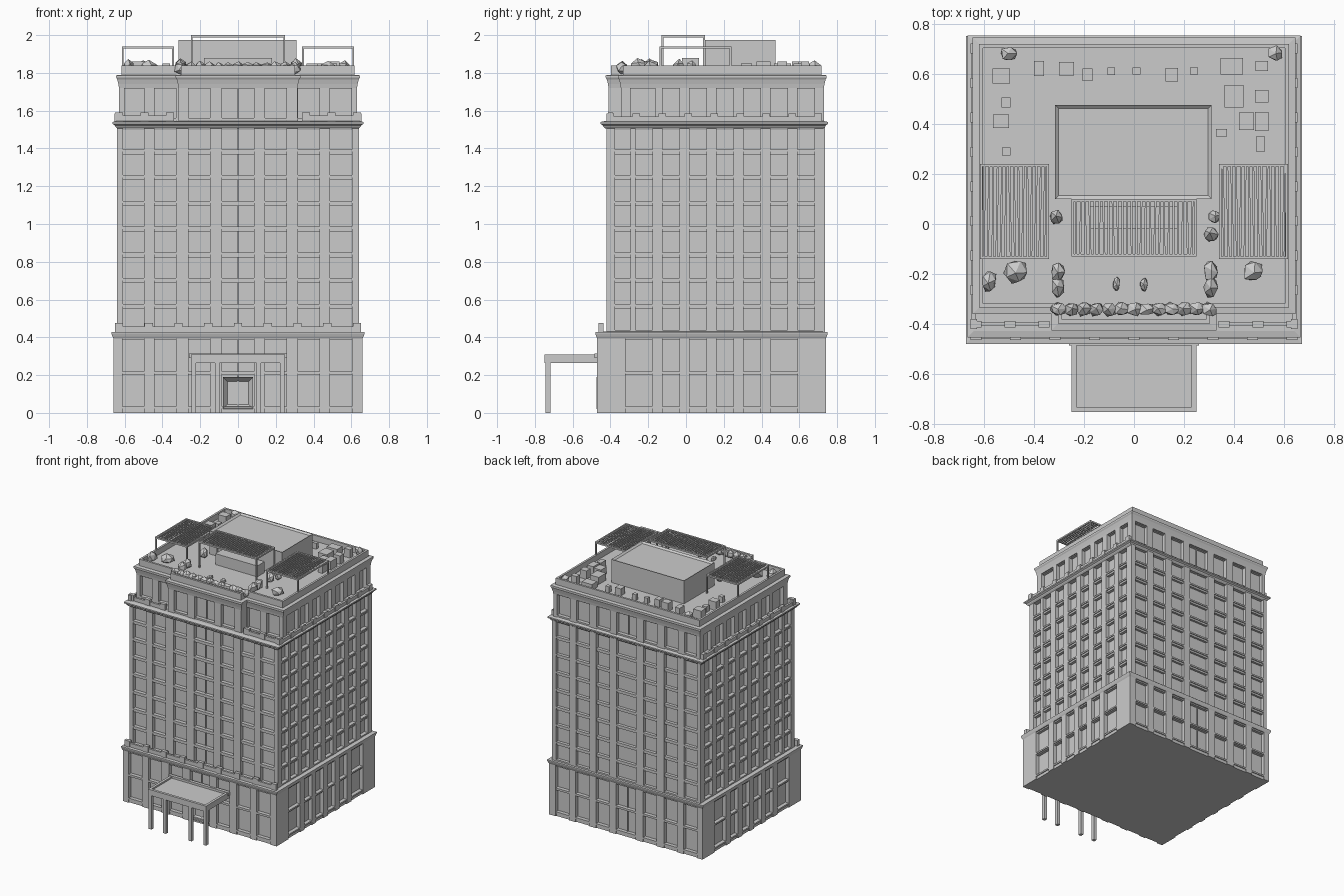
import bpy, bmesh, random
from mathutils import Vector, Matrix

if "Cube" in bpy.data.objects:
    bpy.data.objects.remove(bpy.data.objects["Cube"])
random.seed(4)


def finish(bm, name):
    bmesh.ops.recalc_face_normals(bm, faces=bm.faces)
    me = bpy.data.meshes.new(name)
    bm.to_mesh(me)
    bm.free()
    ob = bpy.data.objects.new(name, me)
    bpy.context.collection.objects.link(ob)
    return ob


def add_box(bm, x0, x1, y0, y1, z0, z1, rot=0):
    c = Vector(((x0 + x1) / 2, (y0 + y1) / 2, (z0 + z1) / 2))
    m = Matrix.Translation(c) @ Matrix.Rotation(rot, 4, 'Z') @ Matrix.Diagonal((abs(x1 - x0), abs(y1 - y0), abs(z1 - z0), 1))
    bmesh.ops.create_cube(bm, size=1, matrix=m)


def boxes(name, items):
    bm = bmesh.new()
    for b in items:
        add_box(bm, *b)
    return finish(bm, name)


def loft(name, plan, layers):
    """Stack offset copies of an axis-aligned plan: layers are (offset, z)."""
    bm = bmesh.new()
    rings = [[bm.verts.new((x + o * (1 if x > 0 else -1), y + o * (1 if y > 0 else -1), z))
              for x, y in plan] for o, z in layers]
    n = len(plan)
    for a, b in zip(rings, rings[1:]):
        for i in range(n):
            j = (i + 1) % n
            bm.faces.new((a[i], a[j], b[j], b[i]))
    bm.faces.new(rings[0])
    bm.faces.new(rings[-1])
    return finish(bm, name)


def rect(x, y0, y1):
    return [(-x, y0), (x, y0), (x, y1), (-x, y1)]


def facade(name, side, plane, u0, u1, z0, z1, cols, rows, depth=0.03, sp=0.008, sill=True):
    """Piers between window columns, recessed spandrels between rows, thin sills."""
    bm = bmesh.new()

    def put(a, b, d0, d1, za, zb):
        if b - a < 1e-4 or zb - za < 1e-4:
            return
        if side in ('front', 'back'):
            s = 1 if side == 'front' else -1
            add_box(bm, a, b, plane + s * d0, plane + s * d1, za, zb)
        else:
            s = -1 if side == 'right' else 1
            add_box(bm, plane + s * d0, plane + s * d1, a, b, za, zb)
    edge = u0
    for c, w in cols:
        put(edge, c - w / 2, 0, depth, z0, z1)
        edge = c + w / 2
        low = z0
        for ra, rb in rows:
            put(c - w / 2, edge, sp, depth, low, ra)
            if sill:
                put(c - w / 2, edge, 0.001, depth, ra - 0.012, ra)
            low = rb
        put(c - w / 2, edge, sp, depth, low, z1)
        if w > 0.15:
            put(c - 0.004, c + 0.004, depth - 0.008, depth, z0, z1)
    put(edge, u1, 0, depth, z0, z1)
    return finish(bm, name)


front_cols = [(-.555, .115), (-.385, .115), (-.205, .115), (0, .17), (.2, .115), (.375, .115), (.545, .115)]
side_cols = [(-.335, .08)] + [(.635 - .143 * i, .09) for i in range(6, -1, -1)]
base_side = [(-.25, .14), (-.08, .09), (.063, .09), (.206, .09), (.349, .09), (.52, .14)]

# Street-level base
loft('base_core', rect(.63, -.44, .71), [(0, 0), (0, .40)])
base_rows = [(.035, .2), (.22, .385)]
for s, p, a, b, cols in (('front', -.47, -.66, .66, front_cols), ('back', .74, -.66, .66, front_cols),
                         ('left', -.66, -.47, .74, base_side), ('right', .66, -.47, .74, base_side)):
    facade('base_wall_' + s, s, p, a, b, 0, .40, cols, base_rows)
loft('base_cornice', rect(.66, -.47, .74), [(0, .395), (.005, .405), (.01, .42), (.01, .427), (-.02, .43)])

# Tower shaft with eight floors of windows
loft('shaft_core', rect(.61, -.39, .71), [(0, .42), (0, 1.5)])
shaft_rows = [(.44 + .1365 * i, .55 + .1365 * i) for i in range(8)]
for s, p, a, b, cols in (('front', -.42, -.64, .64, front_cols), ('back', .735, -.64, .64, front_cols),
                         ('left', -.64, -.42, .735, side_cols), ('right', .64, -.42, .735, side_cols)):
    facade('shaft_wall_' + s, s, p, a, b, .42, 1.52, cols, shaft_rows)
loft('shaft_cornice', rect(.64, -.42, .735),
     [(0, 1.505), (.01, 1.515), (.012, 1.522), (.025, 1.53), (.025, 1.54), (0, 1.545)]).location.y = -.008

# Upper storey with projecting centre bay
plan = [(-.63, -.345), (-.315, -.345), (-.315, -.41), (.315, -.41), (.315, -.345), (.63, -.345), (.63, .73), (-.63, .73)]
loft('upper_core', plan, [(-.03, 1.53), (-.03, 1.74)])
top_rows = [(1.56, 1.715)]
facade('upper_front_left', 'front', -.345, -.63, -.28, 1.53, 1.74, front_cols[:2], top_rows)
facade('upper_front_centre', 'front', -.41, -.315, .315, 1.53, 1.74, front_cols[2:5], top_rows)
facade('upper_front_right', 'front', -.345, .28, .63, 1.53, 1.74, front_cols[5:], top_rows)
facade('upper_back', 'back', .73, -.63, .63, 1.53, 1.74, front_cols, top_rows)
upper_side = [(-.23, .13)] + side_cols[2:]
boxes('centre_bay_cheeks', [(s * .285, s * .315, -.41, -.34, 1.53, 1.74) for s in (-1, 1)])
for s, p in (('left', -.63), ('right', .63)):
    facade('upper_' + s, s, p, -.345, .73, 1.53, 1.74, upper_side, top_rows)
loft('roof_cornice_and_parapet', plan,
     [(0, 1.72), (.003, 1.74), (.009, 1.765), (.015, 1.775), (.015, 1.787), (-.012, 1.79),
      (-.012, 1.84), (-.028, 1.84), (-.028, 1.795)])


# Balustrades: low rail with blocks
def balustrade(name, p, q, z, h, posts):
    bm = bmesh.new()
    p, q = Vector(p), Vector(q)
    t = .008
    add_box(bm, min(p.x, q.x) - t, max(p.x, q.x) + t, min(p.y, q.y) - t, max(p.y, q.y) + t, z, z + h * .7)
    for i in range(posts):
        c = p.lerp(q, i / (posts - 1))
        add_box(bm, c.x - .022 if p.y == q.y else c.x - .013, c.x + .022 if p.y == q.y else c.x + .013,
                c.y - .013 if p.y == q.y else c.y - .02, c.y + .013 if p.y == q.y else c.y + .02, z, z + h)
    return finish(bm, name)


balustrade('base_balustrade', (-.63, -.45), (.63, -.45), .42, .055, 9)
for s, n in ((-1, 'left'), (1, 'right')):
    balustrade('terrace_balustrade_' + n, (s * .63, -.4), (s * .36, -.4), 1.535, .055, 3)
    balustrade('side_balustrade_' + n, (s * .64, -.4), (s * .64, .7), 1.535, .05, 9)

# Entrance canopy, rimmed top, four posts
canopy = rect(.25, -.75, 0)
canopy = [(x, y if y else -.46) for x, y in canopy]
bm_rim = [(-.25, .25, -.75, -.73, .265, .31), (-.25, -.23, -.73, -.46, .265, .31), (.23, .25, -.73, -.46, .265, .31),
          (-.23, .23, -.73, -.46, .268, .298), (-.26, .26, -.485, -.46, .29, .315)]
boxes('canopy_roof', bm_rim)
boxes('canopy_posts', [(x - .012, x + .012, -.745, -.718, 0, .27) for x in (-.235, -.11, .11, .235)])

# Door with splayed surround
bm = bmesh.new()
add_box(bm, -.08, .08, -.475, -.43, .02, .19)
bm.normal_update()
f = [f for f in bm.faces if f.normal.y < -.9]
bmesh.ops.inset_region(bm, faces=f, thickness=.035, depth=-.03)
finish(bm, 'entrance_door')

# Penthouse with shallow rimmed roof
pent = [(-.315, .10), (.31, .10), (.31, .475), (-.315, .475)]
bm = bmesh.new()
add_box(bm, -.315, .31, .10, .475, 1.79, 1.975)
bm.normal_update()
f = [f for f in bm.faces if f.normal.z > .9]
bmesh.ops.inset_region(bm, faces=f, thickness=.02, depth=0)
bmesh.ops.translate(bm, verts=f[0].verts, vec=(0, 0, -.012))
finish(bm, 'penthouse')
boxes('bar_counter', [(-.18, .18, -.02, .07, 1.79, 1.88)])


# Slatted pergolas
def pergola(name, x0, x1, y0, y1, top, slats):
    bm = bmesh.new()
    t = .01
    for x in (x0, x1 - t):
        add_box(bm, x, x + t, y0, y1, top - .012, top)
        for y in (y0, y1 - t):
            add_box(bm, x, x + t, y, y + t, 1.79, top)
    for y in (y0, y1 - t):
        add_box(bm, x0, x1, y, y + t, top - .012, top)
    for i in range(slats):
        x = x0 + (x1 - x0) * (i + 1) / (slats + 1)
        add_box(bm, x - .004, x + .004, y0, y1, top - .008, top - .001, random.uniform(-.02, .02))
    return finish(bm, name)


pergola('pergola_left', -.615, -.34, -.14, .24, 1.94, 15)
pergola('pergola_right', .34, .615, -.14, .24, 1.94, 15)
pergola('pergola_centre', -.25, .25, -.13, .10, 2.0, 26)


# Faceted shrubs and hedges
def shrubs(name, items):
    bm = bmesh.new()
    for x, y, rx, ry, h in items:
        m = Matrix.Translation((x, y, 1.79 + h / 2)) @ Matrix.Diagonal((rx, ry, h / 2, 1))
        r = bmesh.ops.create_icosphere(bm, subdivisions=1, radius=1, matrix=m)
        for v in r['verts']:
            v.co += Vector([random.uniform(-.15, .15) * k for k in (rx, ry, h / 2)])
    return finish(bm, name)


shrubs('front_hedge', [(-.30 + .05 * i, -.34, .036, .03, .07) for i in range(13)])
shrubs('side_hedges', [(s * .305, y, .03, .045, .085) for s in (-1, 1) for y in (-.25, -.19)])
shrubs('roof_shrubs', [(-.5, .68, .035, .032, .08), (.565, .68, .035, .032, .08), (-.47, -.19, .05, .05, .08),
                       (.475, -.19, .045, .045, .07), (-.58, -.23, .035, .045, .08), (-.31, .03, .03, .03, .08),
                       (.32, .03, .03, .03, .08), (.305, -.04, .033, .036, .08), (-.07, -.24, .015, .03, .04),
                       (.04, -.24, .017, .03, .04)])

# Rooftop plant boxes: x, y, half width, half depth, height
units = [(-.53, .59, .035, .03, .07), (-.38, .62, .02, .03, .06), (-.27, .62, .03, .027, .07), (-.185, .595, .02, .025, .06),
         (-.09, .61, .015, .015, .05), (.01, .61, .016, .014, .05), (.15, .595, .025, .027, .06), (.24, .61, .016, .014, .05),
         (-.51, .485, .018, .02, .05), (-.53, .41, .032, .027, .07), (-.51, .29, .017, .016, .05), (.39, .63, .045, .033, .05),
         (.51, .63, .025, .02, .07), (.40, .51, .038, .045, .06), (.51, .51, .027, .025, .07), (.45, .41, .03, .035, .06),
         (.51, .41, .027, .038, .07), (.35, .365, .022, .015, .04), (.505, .32, .018, .03, .06)]
boxes('rooftop_units', [(x - a, x + a, y - b, y + b, 1.79, 1.79 + h) for x, y, a, b, h in units])
